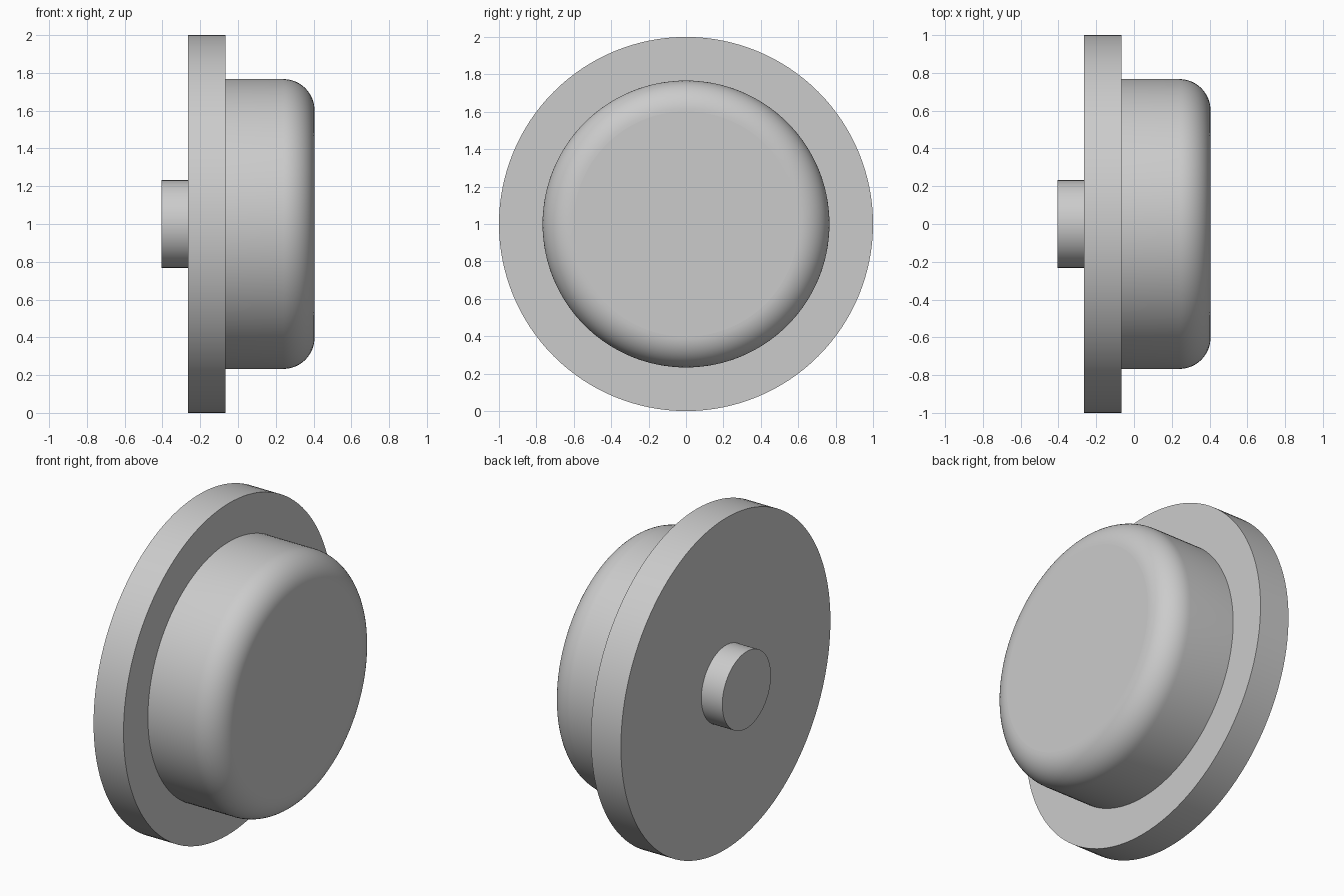
import bpy
import bmesh
from math import pi
from mathutils import Matrix

cube = bpy.data.objects.get("Cube")
if cube:
    bpy.data.objects.remove(cube, do_unlink=True)

grey = bpy.data.materials.new("light_grey")
grey.use_nodes = True
grey.diffuse_color = (0.6, 0.6, 0.6, 1)
grey.node_tree.nodes["Principled BSDF"].inputs["Base Color"].default_value = (0.6, 0.6, 0.6, 1)


def disc(name, x0, x1, radius, fillet=0):
    """Solid cylinder along x, with an optional rounded rim on its +x end."""
    bm = bmesh.new()
    place = Matrix.Translation(((x0 + x1) / 2, 0, 1)) @ Matrix.Rotation(pi / 2, 4, "Y")
    bmesh.ops.create_cone(bm, cap_ends=True, segments=128, radius1=radius,
                          radius2=radius, depth=x1 - x0, matrix=place)
    if fillet:
        rim = [e for e in bm.edges if all(v.co.x > x1 - 0.001 for v in e.verts)]
        bmesh.ops.bevel(bm, geom=rim, offset=fillet, offset_type="OFFSET",
                        segments=16, profile=0.5, affect="EDGES")
    # Smooth round sides, flat ends
    bm.normal_update()
    for f in bm.faces:
        f.smooth = len(f.verts) <= 4
    mesh = bpy.data.meshes.new(name)
    bm.to_mesh(mesh)
    bm.free()
    mesh.materials.append(grey)
    obj = bpy.data.objects.new(name, mesh)
    bpy.context.collection.objects.link(obj)
    return obj


# Wide flange, rounded cap on one side, short stem on the other
disc("flange", -0.265, -0.065, 1.0)
disc("rounded_cap", -0.1, 0.405, 0.767, fillet=0.165)
disc("stem", -0.405, -0.23, 0.232)
